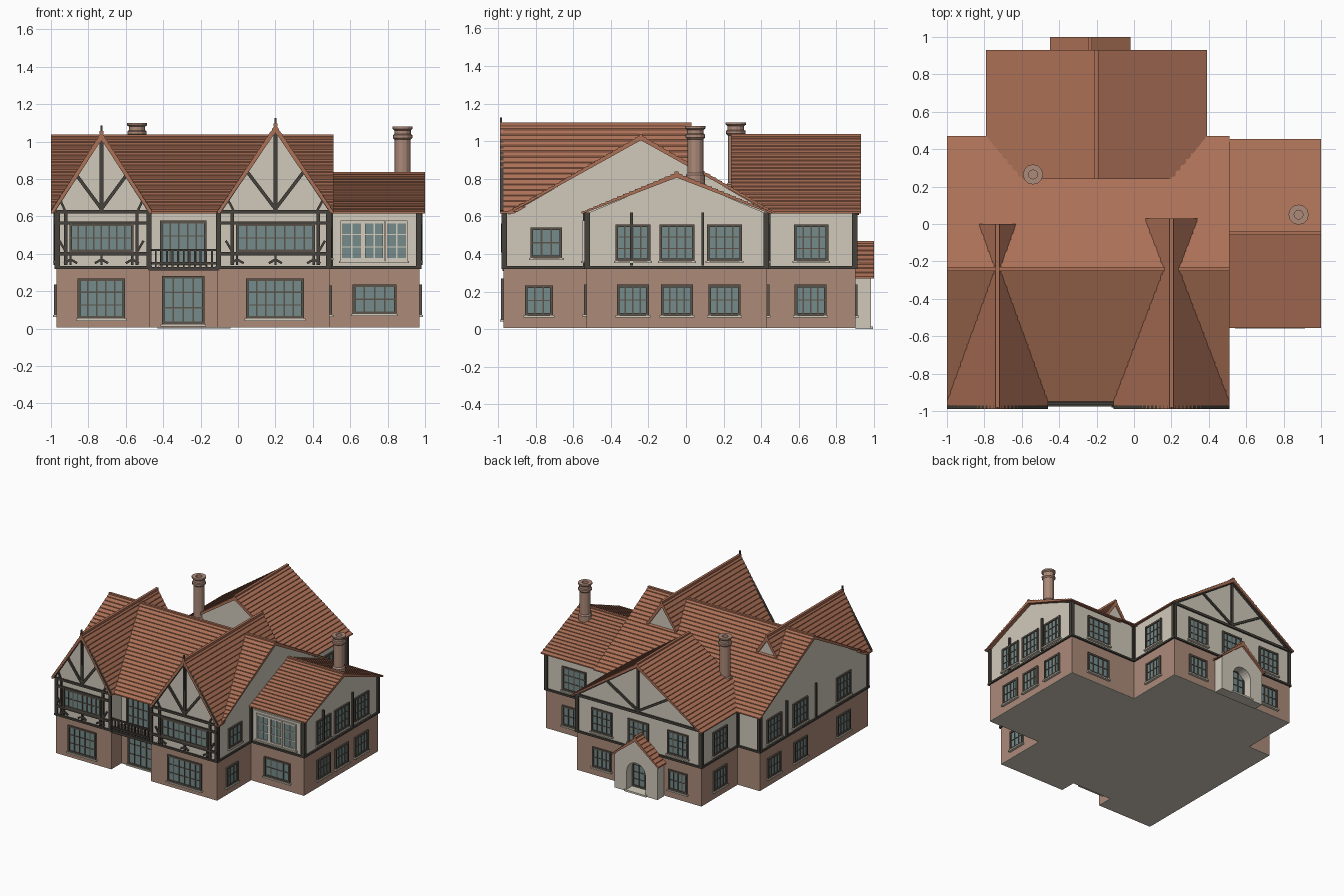
import bpy, bmesh, math
from mathutils import Vector

if "Cube" in bpy.data.objects:
    bpy.data.objects.remove(bpy.data.objects["Cube"])


def material(name, *rgb):
    lin = [((c / 255 + 0.055) / 1.055) ** 2.4 for c in rgb] + [1]
    m = bpy.data.materials.new(name)
    m.use_nodes = True
    m.diffuse_color = lin
    m.node_tree.nodes["Principled BSDF"].inputs["Base Color"].default_value = lin
    return m


ROOF = material("terracotta tile", 173, 113, 87)
BRICK = material("pink brick", 172, 138, 121)
CREAM = material("cream render", 208, 201, 187)
TIMBER = material("dark timber", 70, 66, 60)
FRAME = material("window frame", 92, 84, 75)
GLASS = material("blue grey glass", 117, 139, 139)
STONE = material("pale stone", 212, 205, 190)


class Part:
    """Collects extruded outlines on wall planes into one object."""

    def __init__(self):
        self.bm, self.mats = bmesh.new(), []

    def panel(self, wall, pts, d0, d1, mat):
        axis, pos, sign = wall
        if mat not in self.mats:
            self.mats.append(mat)
        rings = []
        for d in (d0, d1):
            w = pos + sign * d
            rings.append([self.bm.verts.new((w, u, z) if axis == "x" else (u, w, z)) for u, z in pts])
        a, b = rings
        faces = [self.bm.faces.new(a), self.bm.faces.new(b)]
        for i in range(len(a)):
            faces.append(self.bm.faces.new((a[i - 1], a[i], b[i], b[i - 1])))
        bmesh.ops.recalc_face_normals(self.bm, faces=faces)
        for f in faces:
            f.material_index = self.mats.index(mat)

    def rect(self, wall, u0, u1, z0, z1, d0, d1, mat):
        self.panel(wall, [(u0, z0), (u1, z0), (u1, z1), (u0, z1)], d0, d1, mat)

    def beam(self, wall, p, q, width=0.018, depth=0.012, mat=TIMBER):
        p, q = Vector(p), Vector(q)
        n = (q - p).orthogonal().normalized() * width / 2
        self.panel(wall, [p + n, q + n, q - n, p - n], 0, depth, mat)

    def finish(self, name):
        mesh = bpy.data.meshes.new(name)
        self.bm.to_mesh(mesh)
        self.bm.free()
        for m in self.mats:
            mesh.materials.append(m)
        ob = bpy.data.objects.new(name, mesh)
        bpy.context.scene.collection.objects.link(ob)
        return ob


def solid(name, axis, a, b, pts, mat):
    p = Part()
    p.panel((axis, 0, 1), pts, a, b, mat)
    return p.finish(name)


def box(name, x0, x1, y0, y1, z0, z1, mat):
    return solid(name, "y", y0, y1, [(x0, z0), (x1, z0), (x1, z1), (x0, z1)], mat)


def gable_roof(name, axis, a, b, c, half, z0, z1, cut=None):
    """Pitched sheet with stepped tile courses; cut trims it along a plane."""
    slope = (z1 - z0) / half
    drop = 0.022 * math.hypot(1, slope)
    n = round(math.hypot(half, z1 - z0) / 0.035)
    side = []
    for i in range(n):
        for t, lift in ((i / n, 0.006), ((i + 1) / n, 0)):
            side.append((half * (1 - t), z0 + (z1 - z0) * t + lift))
    outer = [(c - u, z) for u, z in side] + [(c + u, z) for u, z in side[-2::-1]]
    under = [(c + half, z0 - 0.004), (c + half - 0.01, z0 - 0.004), (c, z1 - drop),
             (c - half + 0.01, z0 - 0.004), (c - half, z0 - 0.004)]
    p = Part()
    p.panel((axis, 0, 1), outer + under, a, b, ROOF)
    p.rect((axis, 0, 1), c - 0.01, c + 0.01, z1 - 0.01, z1 + 0.008, a, b, ROOF)
    if cut:
        bmesh.ops.bisect_plane(p.bm, geom=p.bm.verts[:] + p.bm.edges[:] + p.bm.faces[:],
                               plane_co=cut[0], plane_no=cut[1], clear_inner=True)
    p.finish(name)


def gable_wall(name, axis, a, b, c, half, u0, u1, z0, z1, base):
    """Rendered wall whose top follows just under a pitched roof."""
    def top(u):
        return z1 - (z1 - z0) / half * abs(u - c) - 0.016
    solid(name, axis, a, b, [(u0, base), (u0, top(u0)), (c, top(c)), (u1, top(u1)), (u1, base)], CREAM)


def window(name, wall, u0, u1, z0, z1, cols=4, rows=3, frame=FRAME, sill=True):
    p = Part()
    p.rect(wall, u0, u1, z0, z1, 0, 0.004, GLASS)
    e = 0.007
    for u in (u0, u1):
        p.rect(wall, u - e, u + e, z0 - e, z1 + e, 0, 0.013, frame)
    for z in (z0, z1):
        p.rect(wall, u0, u1, z - e, z + e, 0, 0.012, frame)
    for i in range(1, cols):
        u = u0 + (u1 - u0) * i / cols
        p.rect(wall, u - 0.004, u + 0.004, z0, z1, 0, 0.009, frame)
    for i in range(1, rows):
        z = z0 + (z1 - z0) * i / rows
        p.rect(wall, u0, u1, z - 0.003, z + 0.003, 0, 0.008, frame)
    if sill:
        p.rect(wall, u0 - 0.015, u1 + 0.015, z0 - 0.018, z0 - e, 0, 0.02, STONE)
    p.finish(name)


# Wall planes: axis, position, outward sign
FRONT, RECESS, WING_F = ("y", -0.97, -1), ("y", -0.84, -1), ("y", -0.53, -1)
BACK, WING_B = ("y", 0.9, 1), ("y", 0.43, 1)
MAIN_L, WING_L, REAR_L = ("x", 0.49, 1), ("x", 0.97, 1), ("x", 0.36, 1)
MAIN_R, REAR_R = ("x", -0.97, -1), ("x", -0.77, -1)
EAVE, RIDGE, MID = 0.62, 1.03, -0.24

# Brick ground floor on a pale slab
for name, x0, x1, y0, y1 in (("right_bay", -0.97, -0.47, -0.97, 0.43), ("left_bay", -0.11, 0.49, -0.97, 0.43),
                             ("centre", -0.47, -0.11, -0.84, 0.43), ("side_wing", 0.49, 0.97, -0.53, 0.43),
                             ("rear_wing", -0.77, 0.36, 0.43, 0.9)):
    box(name + "_ground_floor", x0, x1, y0, y1, 0.01, 0.33, BRICK)
    box(name + "_slab", x0, x1, y0, y1, 0.006, 0.01, CREAM)

# Rendered upper floor
main = (MID, 0.71)
for name, a, b, y0 in (("right_bay", -0.97, -0.47, -0.95), ("left_bay", -0.11, 0.49, -0.95),
                       ("centre", -0.47, -0.11, -0.84)):
    gable_wall(name + "_upper_wall", "x", a, b, *main, y0, 0.43, EAVE, RIDGE, 0.33)
gable_wall("side_wing_upper_wall", "x", 0.49, 0.97, -0.05, 0.505, -0.53, 0.43, EAVE, 0.83, 0.33)
gable_wall("rear_wing_upper_wall", "y", 0.25, 0.9, -0.2, 0.59, -0.77, 0.36, EAVE, 1.03, 0.33)

# Roofs
gable_roof("main_roof", "x", -1, 0.51, MID, 0.71, EAVE, RIDGE)
gable_roof("side_wing_roof", "x", 0.49, 1, -0.05, 0.505, EAVE, 0.83)
gable_roof("rear_wing_roof", "y", 0.24, 0.93, -0.2, 0.59, EAVE, 1.03)

# Twin timbered front gables
pitch = (RIDGE - EAVE) / 0.71
valley = Vector((0, MID, RIDGE - 0.025))
for name, c, half, x0, x1, top, back, win in (("right", -0.73, 0.27, -0.97, -0.47, 1.05, 0.0, 0.165),
                                              ("left", 0.2, 0.31, -0.11, 0.49, 1.09, 0.03, 0.205)):
    gable_roof(name + "_gable_roof_front", "y", -0.99, MID, c, half, EAVE, top, (valley, (0, -pitch, 1)))
    gable_roof(name + "_gable_roof_back", "y", MID, back, c, half, EAVE, top, (valley, (0, pitch, 1)))
    gable_wall(name + "_gable_wall", "y", -0.97, back - 0.01, c, half, c - half + 0.03, c + half - 0.03,
               EAVE, top, 0.6)
    box(name + "_bay_front", x0, x1, -0.97, -0.94, 0.33, 0.625, CREAM)
    t = Part()
    for z in (0.4, 0.565, 0.625):
        t.beam(FRONT, (x0, z), (x1, z), 0.018)
    t.beam(FRONT, (c, 0.62), (c, top - 0.04), 0.02)
    slope = (top - EAVE) / half
    for s in (-1, 1):
        t.beam(FRONT, (c + s * half * 0.97, EAVE + 0.005), (c, top - 0.02), 0.022, 0.018)
        reach = half * 0.49
        t.beam(FRONT, (c, 0.64), (c + s * reach, top - slope * reach - 0.02))
        t.beam(FRONT, (c + s * half * 0.72, 0.63), (c + s * half * 0.82, 0.69), 0.012)
        t.beam(FRONT, (c + s * (win + 0.025), 0.34), (c + s * (win + 0.025), 0.62), 0.018)
        t.beam(FRONT, (c + s * (win + 0.06), 0.47), (c + s * (win + 0.025), 0.41), 0.012)
    for u in (c - win, c, c + win):
        t.beam(FRONT, (u, 0.34), (u, 0.39), 0.012)
        for s in (-1, 1):
            t.beam(FRONT, (u, 0.37), (u + s * 0.035, 0.35), 0.012)
    t.finish(name + "_gable_timbers")
    box(name + "_finial", c - 0.006, c + 0.006, -0.99, -0.978, top - 0.25, top + 0.035, TIMBER)
    window(name + "_gable_window", FRONT, c - win, c + win, 0.415, 0.555, 8, 2, sill=False)

# Timber band and corner posts around the upper floor
frame = Part()
for wall, u0, u1 in ((FRONT, -0.97, -0.47), (FRONT, -0.11, 0.49), (WING_F, 0.49, 0.97), (WING_L, -0.53, 0.43),
                     (MAIN_L, -0.97, -0.53), (WING_B, 0.36, 0.97), (WING_B, -0.97, -0.77), (REAR_L, 0.43, 0.9),
                     (BACK, -0.77, 0.36), (REAR_R, 0.43, 0.9), (MAIN_R, -0.97, 0.43)):
    frame.rect(wall, u0 - 0.01, u1 + 0.01, 0.32, 0.335, 0, 0.012, TIMBER)
    for u in (u0 + 0.006, u1 - 0.006):
        frame.beam(wall, (u, 0.33), (u, 0.62), 0.025, 0.011)
for wall in (WING_L, MAIN_R):
    for u in (-0.29, 0.09):
        frame.beam(wall, (u, 0.34), (u, 0.62), 0.014, 0.016)
frame.beam(BACK, (-0.77, 0.625), (0.36, 0.625), 0.02)
frame.beam(BACK, (-0.2, 0.62), (-0.2, 1.0), 0.02)
for s in (-1, 1):
    frame.beam(BACK, (-0.2, 0.64), (-0.2 + s * 0.28, 0.81))
    frame.beam(BACK, (-0.2 + s * 0.58, 0.615), (-0.2, 1.01), 0.02, 0.02)
frame.finish("timber_framing")

# Windows: name, wall, extents, columns, rows
for spec in (("right_bay_window", FRONT, -0.85, -0.61, 0.06, 0.262, 5, 3),
             ("left_bay_window", FRONT, 0.05, 0.345, 0.06, 0.262, 6, 3),
             ("garden_door", RECESS, -0.4, -0.185, 0.03, 0.275, 4, 3),
             ("balcony_door", RECESS, -0.41, -0.175, 0.345, 0.57, 5, 3),
             ("side_wing_front_window", WING_F, 0.62, 0.84, 0.085, 0.23, 4, 2),
             ("main_left_low_window", MAIN_L, -0.85, -0.715, 0.08, 0.225, 3, 2),
             ("main_left_high_window", MAIN_L, -0.82, -0.665, 0.385, 0.535, 3, 2),
             ("rear_left_low_window", REAR_L, 0.585, 0.74, 0.08, 0.23, 4, 2),
             ("rear_left_high_window", REAR_L, 0.58, 0.75, 0.37, 0.55, 4, 3),
             ("rear_right_low_window", REAR_R, 0.585, 0.74, 0.08, 0.23, 4, 2),
             ("rear_right_high_window", REAR_R, 0.58, 0.75, 0.37, 0.55, 4, 3),
             ("wing_back_low_window", WING_B, 0.62, 0.81, 0.08, 0.23, 4, 2),
             ("wing_back_high_window", WING_B, 0.61, 0.81, 0.37, 0.55, 4, 3)):
    window(*spec)
for wall, side, centres in ((WING_L, "left", (-0.283, -0.048, 0.205)), (MAIN_R, "right", (-0.65, -0.09, 0.25)),
                            (BACK, "back", (-0.56, -0.2, 0.13))):
    for i, u in enumerate(centres):
        window(f"{side}_high_window_{i + 1}", wall, u - 0.086, u + 0.086, 0.37, 0.55, 4, 3)
        if side != "back" or i != 1:
            window(f"{side}_low_window_{i + 1}", wall, u - 0.078, u + 0.078, 0.08, 0.23, 4, 2)
box("sunroom_surround", 0.525, 0.945, -0.538, -0.52, 0.345, 0.595, STONE)
for i in range(3):
    u = 0.555 + i * 0.12
    window(f"sunroom_window_{i + 1}", ("y", -0.538, -1), u, u + 0.105, 0.37, 0.57, 2, 3, STONE)

# Balcony
box("balcony_floor", -0.48, -0.1, -0.975, -0.84, 0.31, 0.33, TIMBER)
rail = Part()
for z in (0.35, 0.42):
    rail.rect(("y", -0.955, -1), -0.47, -0.11, z - 0.006, z + 0.006, 0, 0.014, TIMBER)
for i in range(13):
    u = -0.47 + 0.03 * i
    rail.rect(("y", -0.955, -1), u - 0.005, u + 0.005, 0.33, 0.42, 0.003, 0.012, TIMBER)
rail.finish("balcony_railing")

# Rear porch with an arched opening
px = -0.235
arch = [(px + 0.085 * math.cos(a), 0.165 + 0.085 * math.sin(a)) for a in (math.pi * i / 12 for i in range(13))]
solid("porch_wall", "y", 0.9, 0.983,
      [(px + 0.195, 0), (px + 0.195, 0.275), (px, 0.452), (px - 0.195, 0.275), (px - 0.195, 0),
       (px - 0.085, 0)] + arch[::-1] + [(px + 0.085, 0)], CREAM)
gable_roof("porch_roof", "y", 0.89, 1.0, px, 0.215, 0.275, 0.462)
window("porch_door", BACK, px - 0.08, px + 0.08, 0.02, 0.25, 3, 4, sill=False)
box("porch_step", px - 0.1, px + 0.1, 0.9, 0.995, 0, 0.014, STONE)

# Round chimneys, turned from a profile
for name, x, y, base, top in (("side_chimney", 0.88, 0.05, 0.7, 1.08), ("rear_chimney", -0.54, 0.265, 0.65, 1.1)):
    profile = [(0.05, base), (0.05, base + 0.12), (0.042, base + 0.13), (0.042, top - 0.07), (0.052, top - 0.06),
               (0.052, top - 0.045), (0.044, top - 0.04), (0.044, top - 0.02), (0.054, top - 0.012),
               (0.054, top), (0.024, top), (0.024, top - 0.06), (0, top - 0.06)]
    bm = bmesh.new()
    vs = [bm.verts.new((x + r, y, z)) for r, z in profile]
    es = [bm.edges.new(pair) for pair in zip(vs, vs[1:])]
    bmesh.ops.spin(bm, geom=vs + es, cent=(x, y, 0), axis=(0, 0, 1), angle=math.tau, steps=12)
    bmesh.ops.remove_doubles(bm, verts=bm.verts, dist=0.0005)
    bmesh.ops.recalc_face_normals(bm, faces=bm.faces)
    p = Part()
    p.bm.free()
    p.bm, p.mats = bm, [BRICK]
    p.finish(name)
